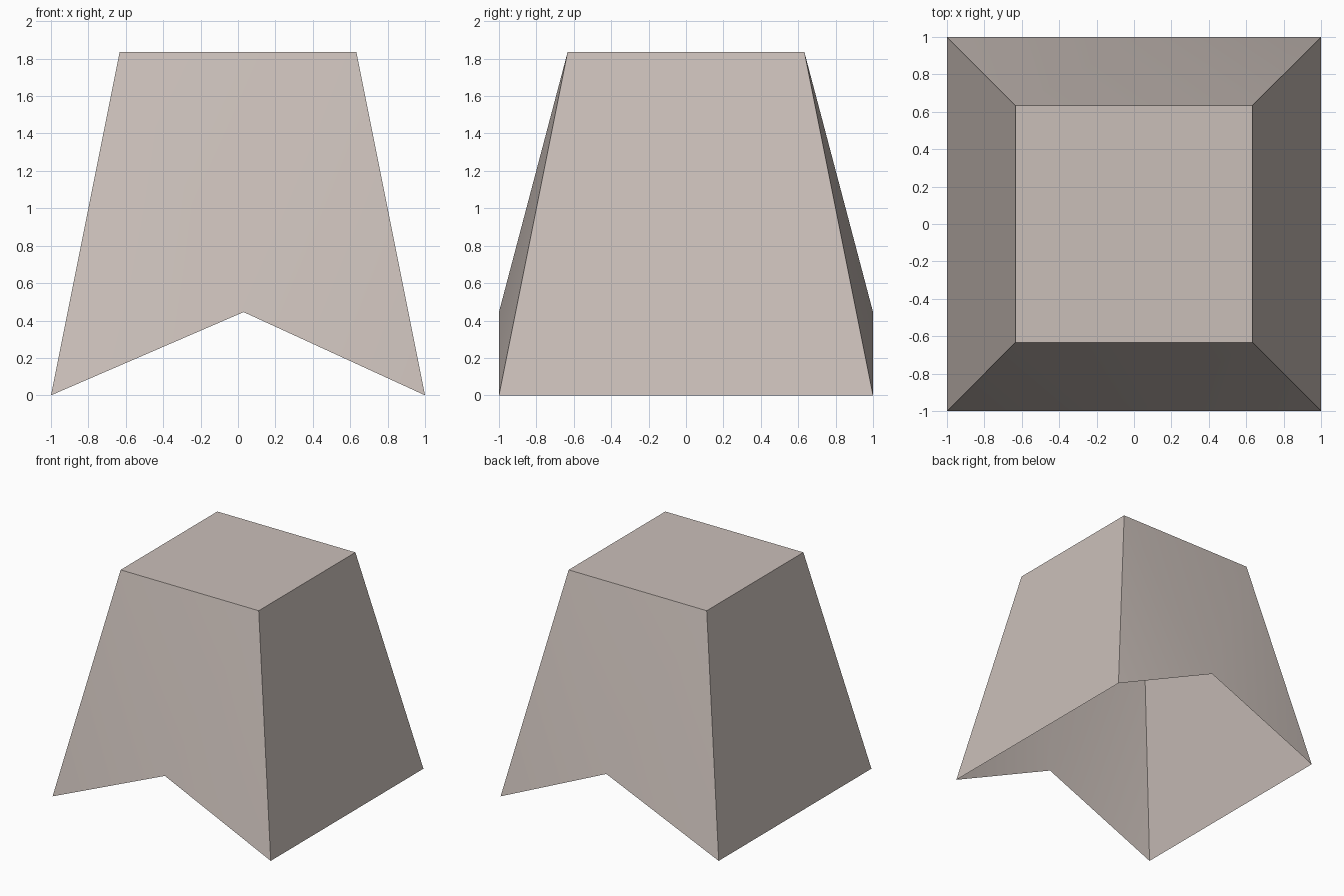
import bpy, bmesh

if "Cube" in bpy.data.objects:
    bpy.data.objects.remove(bpy.data.objects["Cube"])

BASE, TOP, HEIGHT = 1.0, 0.633, 1.835
NOTCH_X, NOTCH_Z = 0.03, 0.445

mat = bpy.data.materials.new("warm grey")
mat.diffuse_color = (0.59, 0.52, 0.485, 1)
mat.use_nodes = True
mat.node_tree.nodes["Principled BSDF"].inputs["Base Color"].default_value = mat.diffuse_color

# Open-bottomed tapered shell: base ring and top ring
bm = bmesh.new()
corners = [(-1, -1), (1, -1), (1, 1), (-1, 1)]
low = [bm.verts.new((x * BASE, y * BASE, 0)) for x, y in corners]
high = [bm.verts.new((x * TOP, y * TOP, HEIGHT)) for x, y in corners]

bm.faces.new(high)  # flat top
for i in range(4):
    j = (i + 1) % 4
    if i % 2:  # plain left and right walls
        bm.faces.new((low[i], low[j], high[j], high[i]))
    else:  # front and back walls with a notched lower edge
        peak = bm.verts.new((NOTCH_X, corners[i][1] * BASE, NOTCH_Z))
        bm.faces.new((low[i], peak, high[i]))
        bm.faces.new((peak, high[j], high[i]))
        bm.faces.new((peak, low[j], high[j]))

mesh = bpy.data.meshes.new("notched_shell")
bm.to_mesh(mesh)
bm.free()
mesh.materials.append(mat)
shell = bpy.data.objects.new("notched_shell", mesh)
bpy.context.collection.objects.link(shell)

# Soft shading across each wall, crisp corners
bpy.context.view_layer.objects.active = shell
shell.select_set(True)
bpy.ops.object.shade_smooth_by_angle(angle=0.52)
